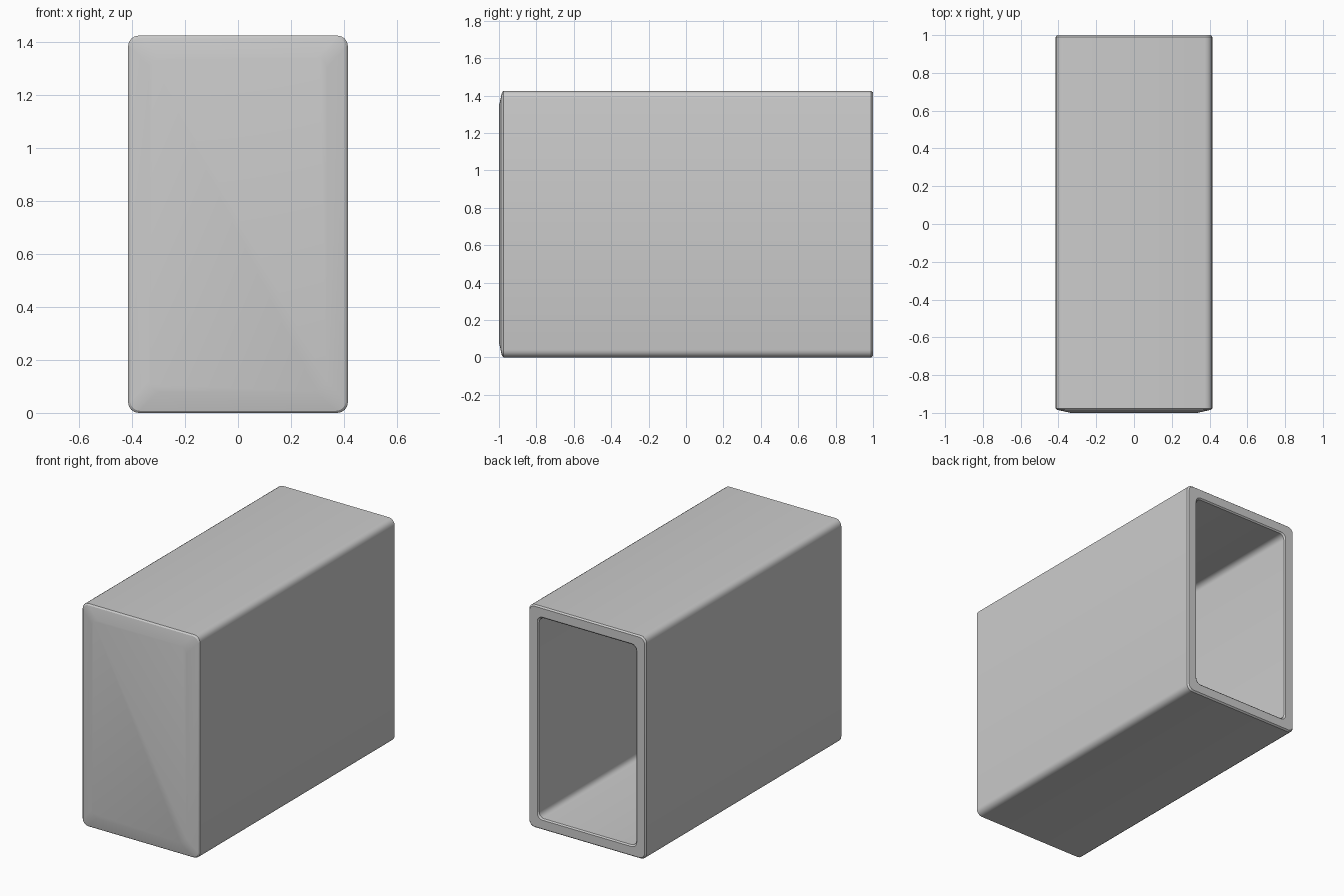
import bpy, bmesh, math

if "Cube" in bpy.data.objects:
    bpy.data.objects.remove(bpy.data.objects["Cube"])

ZC = 0.7125  # mid height


def ring(bm, y, hw, hh, r, seg=4):
    """Rounded rectangle loop in the XZ plane at depth y."""
    verts = []
    for i, (sx, sz) in enumerate([(1, 1), (-1, 1), (-1, -1), (1, -1)]):
        for k in range(seg + 1):
            a = math.radians(90 * (i + k / seg))
            verts.append(bm.verts.new((sx * (hw - r) + r * math.cos(a), y,
                                       ZC + sz * (hh - r) + r * math.sin(a))))
    return verts


def loft(name, sections):
    """Skin consecutive loops and cap both ends."""
    bm = bmesh.new()
    rings = [ring(bm, *s) for s in sections]
    for a, b in zip(rings, rings[1:]):
        n = len(a)
        for i in range(n):
            j = (i + 1) % n
            bm.faces.new((a[i], a[j], b[j], b[i]))
    bm.faces.new(rings[0])
    bm.faces.new(rings[-1])
    bmesh.ops.recalc_face_normals(bm, faces=bm.faces)
    me = bpy.data.meshes.new(name)
    bm.to_mesh(me)
    bm.free()
    ob = bpy.data.objects.new(name, me)
    bpy.context.collection.objects.link(ob)
    return ob


# Sleeve: pillowed front, outer walls, back rim, inner cavity
sleeve = loft("box_sleeve", [
    (-1.000, 0.335, 0.632, 0.04),    # front panel edge
    (-0.984, 0.407, 0.7045, 0.036),  # sloped front frame
    (-0.976, 0.415, 0.7125, 0.04),   # front outer edge
    (0.990, 0.415, 0.7125, 0.04),    # back outer edge
    (1.000, 0.407, 0.7045, 0.036),   # back rim
    (1.000, 0.352, 0.649, 0.036),
    (0.992, 0.344, 0.641, 0.035),    # opening edge
    (-0.930, 0.344, 0.641, 0.035),   # cavity end
])

bpy.context.view_layer.objects.active = sleeve
sleeve.select_set(True)
bpy.ops.object.shade_smooth_by_angle(angle=math.radians(30))
